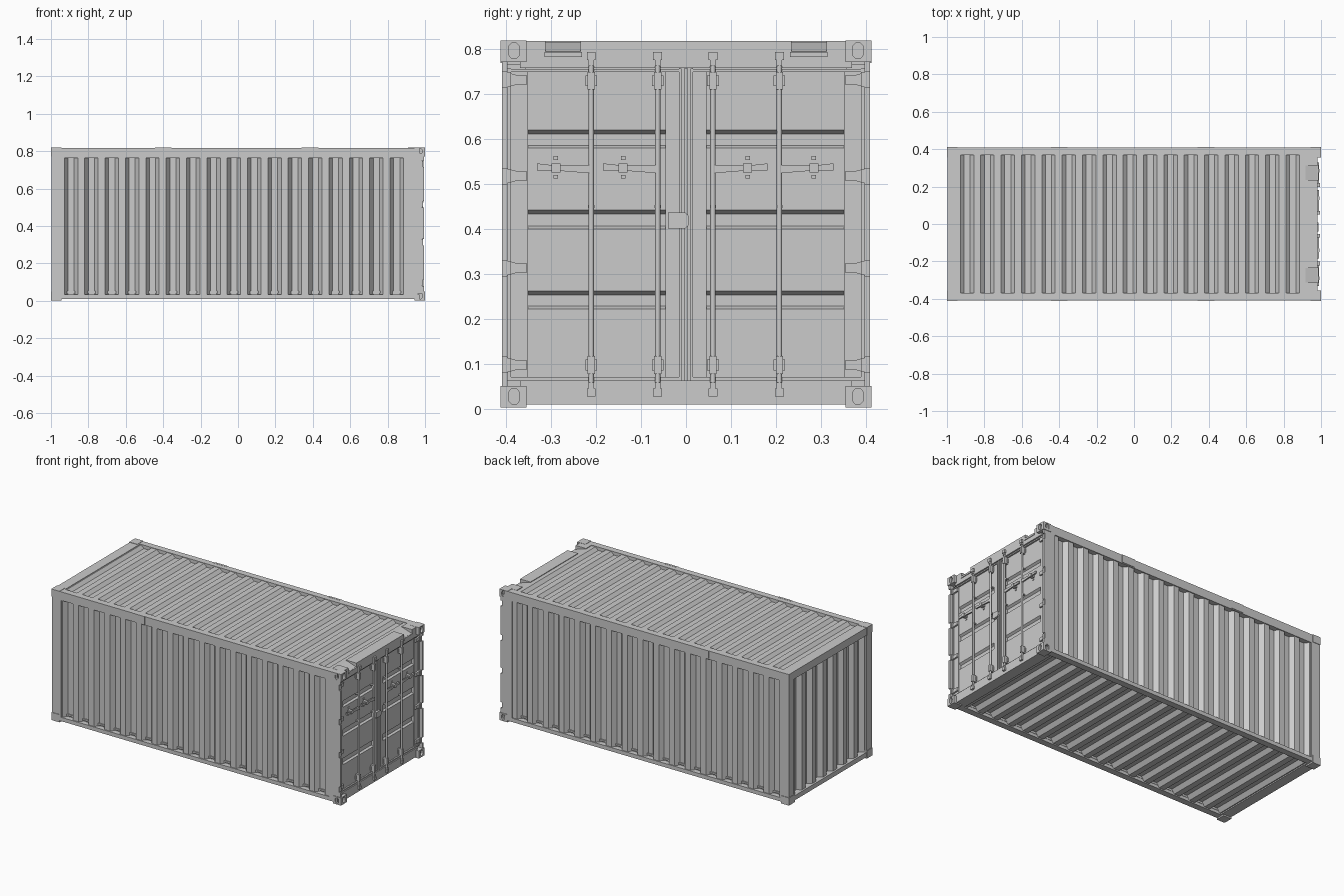
import bpy, bmesh, math

if "Cube" in bpy.data.objects:
    bpy.data.objects.remove(bpy.data.objects["Cube"])


def finish(name, bm, smooth=False):
    bmesh.ops.recalc_face_normals(bm, faces=bm.faces)
    me = bpy.data.meshes.new(name)
    bm.to_mesh(me)
    bm.free()
    ob = bpy.data.objects.new(name, me)
    bpy.context.collection.objects.link(ob)
    if smooth:
        bpy.ops.object.select_all(action='DESELECT')
        ob.select_set(True)
        bpy.context.view_layer.objects.active = ob
        bpy.ops.object.shade_smooth_by_angle(angle=math.radians(40))
    return ob


def prism(bm, pts, axis, a, b):
    """Extrude a 2D outline along an axis from a to b."""
    def place(p, t):
        return {'x': (t, p[0], p[1]), 'y': (p[0], t, p[1]), 'z': (p[0], p[1], t)}[axis]
    lo = [bm.verts.new(place(p, a)) for p in pts]
    hi = [bm.verts.new(place(p, b)) for p in pts]
    bm.faces.new(lo)
    bm.faces.new(hi[::-1])
    n = len(pts)
    for i in range(n):
        j = (i + 1) % n
        bm.faces.new((lo[i], lo[j], hi[j], hi[i]))


def box(bm, x0, x1, y0, y1, z0, z1):
    prism(bm, [(x0, y0), (x1, y0), (x1, y1), (x0, y1)], 'z', z0, z1)


def sbox(bm, x0, x1, y0, y1, z0, z1, s):
    box(bm, x0, x1, s * y0, s * y1, z0, z1)


def wave(u0, u1, n, outer, inner, back):
    """Trapezoid corrugation outline: n grooves from u0 to u1."""
    p = (u1 - u0) / n
    pts = [(u0, outer)]
    for i in range(n):
        u = u0 + i * p
        pts += [(u + .06 * p, outer), (u + .24 * p, inner),
                (u + .54 * p, inner), (u + .72 * p, outer)]
    return pts + [(u1, outer), (u1, back), (u0, back)]


def stadium(cu, cv, r, h):
    """Upright rounded slot outline."""
    return [(cu + r * math.cos(t), cv + r * math.sin(t) + (h if k < 7 else -h))
            for k in range(14) for t in [math.pi * (k if k < 7 else k - 1) / 6]]


# corrugated walls, roof and floor
for s, name in ((-1, 'front_wall'), (1, 'back_wall')):
    bm = bmesh.new()
    prism(bm, wave(-.935, .915, 17, s * .404, s * .378, s * .368), 'z', .03, .77)
    finish(name, bm)
bm = bmesh.new()
prism(bm, wave(-.935, .915, 17, .815, .797, .787), 'y', -.37, .37)
finish('roof', bm)
bm = bmesh.new()
prism(bm, wave(-.935, .92, 17, .018, .042, .052), 'y', -.385, .385)
finish('floor', bm)
bm = bmesh.new()
prism(bm, [(d, u) for u, d in wave(-.36, .36, 7, -.985, -.958, -.948)], 'z', .03, .78)
finish('end_wall', bm)

# rails, posts and end beams
bm = bmesh.new()
for s in (-1, 1):
    sbox(bm, -.97, .97, .37, .41, .765, .818, s)
    sbox(bm, -.97, .97, .37, .41, .011, .035, s)
    sbox(bm, -.997, -.935, .357, .41, .03, .79, s)
    sbox(bm, .915, .962, .357, .41, .03, .79, s)
    # outer post flange, broken at the hinges
    cuts = [.04, .08, .115, .295, .33, .5, .535, .715, .75, .79]
    for a, b in zip(cuts[::2], cuts[1::2]):
        sbox(bm, .96, .994, .398, .41, a, b, s)
    sbox(bm, .96, .985, .398, .41, .04, .79, s)
    # small plates on the top rail
    for x in (-.4, .385):
        sbox(bm, x - .045, x + .045, .40, .413, .77, .819, s)
box(bm, -.997, -.935, -.37, .37, .77, .818)
box(bm, -.997, -.935, -.37, .37, .011, .04)
finish('frame', bm)

# door header with two sloped notches, and door sill
bm = bmesh.new()
box(bm, .91, .982, -.37, .37, .758, .785)
box(bm, .91, .982, -.235, .235, .785, .819)
for s in (-1, 1):
    sbox(bm, .91, .982, .313, .37, .785, .819, s)
    prism(bm, [(.98, .785), (.98, .795), (.918, .815), (.91, .815), (.91, .785)],
          'y', s * .235, s * .313)
    sbox(bm, .978, .986, .232, .315, .783, .794, s)
box(bm, .915, .982, -.37, .37, .009, .063)
finish('door_header_and_sill', bm)

# corner castings with slots at the door end
bm, cut = bmesh.new(), bmesh.new()
for s in (-1, 1):
    for z in (.002, .772):
        sbox(bm, -1, -.944, .355, .413, z, z + .048, s)
        sbox(bm, .944, 1, .355, .413, z, z + .048, s)
        zc = z + .025
        prism(cut, stadium(s * .383, zc, .012, .006), 'x', .986, 1.02)
        prism(cut, stadium(.972, zc, .012, .006), 'y', s * .399, s * .44)
castings = finish('corner_castings', bm)
cutter = finish('slot_cutter', cut)
cutter.hide_render = True
cutter.hide_set(True)
mod = castings.modifiers.new('slots', 'BOOLEAN')
mod.operation, mod.object, mod.solver = 'DIFFERENCE', cutter, 'EXACT'

# doors: stiles, grooved panel, raised seal edge
for s, name in ((-1, 'left_door'), (1, 'right_door')):
    bm = bmesh.new()
    sbox(bm, .94, .97, .012, .046, .066, .753, s)
    sbox(bm, .94, .97, .352, .394, .066, .753, s)
    prof = [(.966, .066)]
    for lo, hi in ((.222, .262), (.4, .442), (.58, .62)):
        prof += [(.966, lo), (.953, lo + .006), (.953, hi - .009), (.966, hi)]
    prof += [(.966, .753), (.94, .753), (.94, .066)]
    prism(bm, prof, 'y', s * .046, s * .352)
    finish(name, bm)
bm = bmesh.new()
for s in (-1, 1):
    for a, b in ((.01, .016), (.39, .398)):
        sbox(bm, .95, .975, a, b, .063, .757, s)
    for z in (.063, .749):
        sbox(bm, .95, .975, .012, .396, z, z + .007, s)
box(bm, .94, .962, -.014, .014, .06, .76)
box(bm, .96, .978, -.004, .004, .063, .757)
finish('door_seals', bm)

# hinges: four tapered leaves and pins on each side
bm = bmesh.new()
for s in (-1, 1):
    for z in (.097, .313, .518, .732):
        prism(bm, [(s * .354, z - .01), (s * .378, z - .011), (s * .4, z - .017),
                   (s * .4, z + .017), (s * .378, z + .011), (s * .354, z + .01)],
              'x', .965, .98)
        sbox(bm, .965, .988, .39, .403, z - .016, z + .016, s)
finish('hinges', bm)

# locking bars with brackets and cams
bars = (-.211, -.063, .06, .208)
bm = bmesh.new()
for y in bars:
    ring = [(.983 + .006 * math.cos(k * math.pi / 6), y + .006 * math.sin(k * math.pi / 6))
            for k in range(12)]
    prism(bm, ring, 'z', .035, .785)
finish('locking_bars', bm, True)
bm = bmesh.new()
for y in bars:
    for z in (.097, .73):
        box(bm, .965, .992, y - .008, y + .008, z - .02, z + .02)
        box(bm, .965, .973, y - .013, y + .013, z - .012, z + .012)
    for z, d in ((.036, 1), (.785, -1)):
        box(bm, .978, .994, y - .01, y + .01, z - .009, z + .009)
        box(bm, .978, .992, y - .006, y + .006, z - .002, z + d * .022)
    for z in (.45, .615):
        box(bm, .962, .984, y - .007, y + .007, z - .003, z + .003)
finish('bar_brackets', bm)

# handles: tapered bars with a hub plate and keeper
bm = bmesh.new()
for pivot, tip, hub in ((-.215, -.332, -.29), (-.063, -.185, -.14),
                        (.06, .182, .137), (.208, .328, .285)):
    prism(bm, [(pivot, .524), (pivot, .542), (hub, .534 + .007), (tip, .546),
               (tip, .53), (hub, .53)], 'x', .98, .988)
    box(bm, .963, .992, hub - .01, hub + .01, .526, .546)
    for dz in (-.02, .022):
        box(bm, .963, .97, hub - .005, hub + .005, .536 + dz - .004, .536 + dz + .004)
finish('door_handles', bm)

# lock cover plate across the door gap
bm = bmesh.new()
prism(bm, [(-.04, .401), (-.002, .401), (.007, .41), (.007, .428), (-.002, .437),
           (-.04, .437)], 'x', .965, .986)
finish('lock_plate', bm)
